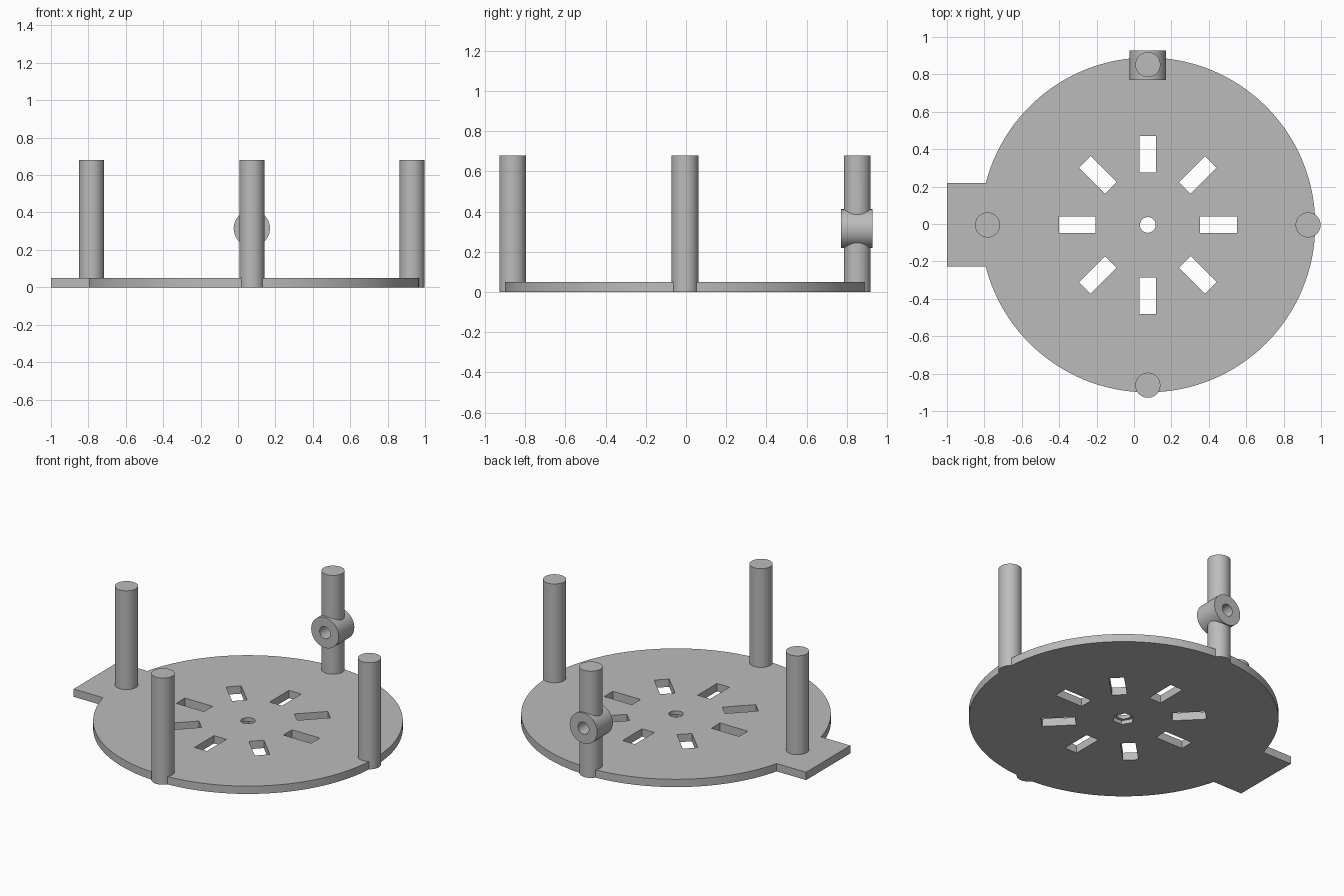
import bpy, math
from mathutils import Matrix, Vector

default = bpy.data.objects.get("Cube")
if default:
    bpy.data.objects.remove(default)

CX, CY = 0.074, -0.005       # disc centre
PLATE_R, PLATE_T = 0.895, 0.05
POST_R, POST_H, POST_DIST = 0.067, 0.68, 0.857
COLLAR_Z = 0.315

grey = bpy.data.materials.new("plain_grey")
grey.use_nodes = True
colour = (0.5, 0.5, 0.5, 1)
grey.diffuse_color = colour
grey.node_tree.nodes["Principled BSDF"].inputs["Base Color"].default_value = colour


def cylinder(name, radius, depth, centre, rotation=(0, 0, 0), sides=64):
    bpy.ops.mesh.primitive_cylinder_add(vertices=sides, radius=radius, depth=depth,
                                        location=centre, rotation=rotation)
    ob = bpy.context.object
    ob.name = name
    ob.data.materials.append(grey)
    return ob


def box(name, size, centre, angle=0):
    bpy.ops.mesh.primitive_cube_add(size=1, location=centre, rotation=(0, 0, angle))
    ob = bpy.context.object
    ob.name = name
    ob.scale = size
    ob.data.materials.append(grey)
    return ob


def combine(target, other, operation):
    mod = target.modifiers.new(operation.lower(), 'BOOLEAN')
    mod.operation = operation
    mod.solver = 'EXACT'
    mod.object = other
    bpy.context.view_layer.update()
    bpy.ops.object.select_all(action='DESELECT')
    target.select_set(True)
    bpy.context.view_layer.objects.active = target
    bpy.ops.object.modifier_apply(modifier=mod.name)
    bpy.data.objects.remove(other)


def smooth(ob):
    bpy.ops.object.select_all(action='DESELECT')
    ob.select_set(True)
    bpy.context.view_layer.objects.active = ob
    bpy.ops.object.shade_smooth_by_angle(angle=math.radians(30))


# Round base plate with a square tab on one side
plate = cylinder("base_plate", PLATE_R, PLATE_T, (CX, CY, PLATE_T / 2), sides=128)
tab = box("tab", (0.6, 0.446, PLATE_T), (-0.7, CY, PLATE_T / 2))
combine(plate, tab, 'UNION')

# Eight radial slots
for i in range(8):
    a = i * math.pi / 4
    centre = (CX + 0.378 * math.cos(a), CY + 0.378 * math.sin(a), PLATE_T / 2)
    combine(plate, box("slot", (0.196, 0.088, 0.2), centre, a), 'DIFFERENCE')

# Centre hole with a hexagonal pocket underneath
combine(plate, cylinder("centre_hole", 0.042, 0.2, (CX, CY, 0.0), sides=48), 'DIFFERENCE')
combine(plate, cylinder("hex_pocket", 0.065, 0.05, (CX, CY, 0.0),
                        (0, 0, math.pi / 6), 6), 'DIFFERENCE')

# Four upright posts
posts = {}
for i, side in enumerate(("left", "back", "right", "front")):
    a = i * math.pi / 2
    posts[side] = cylinder(side + "_post", POST_R, POST_H,
                           (CX + POST_DIST * math.cos(a), CY + POST_DIST * math.sin(a), POST_H / 2))

# Collar with a through hole on the back post
across = (math.pi / 2, 0, 0)
centre = (CX, CY + POST_DIST - 0.003, COLLAR_Z)
combine(posts["back"], cylinder("collar", 0.097, 0.157, centre, across), 'UNION')
combine(posts["back"], cylinder("collar_hole", 0.038, 0.4, centre, across, 48), 'DIFFERENCE')

for ob in (plate, *posts.values()):
    smooth(ob)
